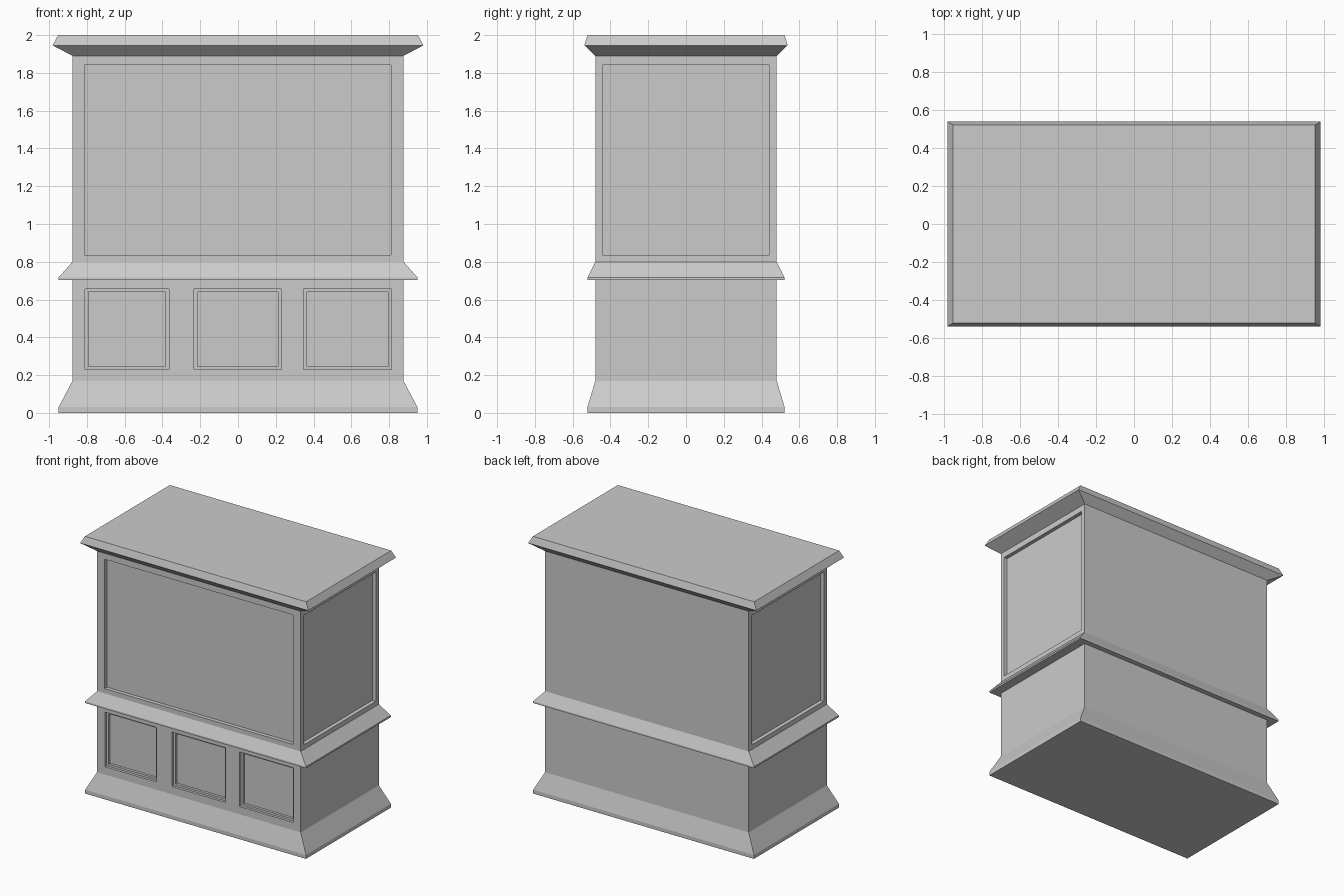
import bpy
import bmesh

if "Cube" in bpy.data.objects:
    bpy.data.objects.remove(bpy.data.objects["Cube"])

BODY = (0.876, 0.48)      # half width, half depth of the carcass
DEPTH = 0.03              # recess depth of the large panels


def loft(name, rings, bottom=False, top=False):
    """Stack rectangles (half_x, half_y, z) and join them into walls."""
    bm = bmesh.new()
    loops = [[bm.verts.new((sx * hx, sy * hy, z))
              for sx, sy in ((-1, -1), (1, -1), (1, 1), (-1, 1))]
             for hx, hy, z in rings]
    for a, b in zip(loops, loops[1:]):
        for i in range(4):
            j = (i + 1) % 4
            bm.faces.new((a[i], a[j], b[j], b[i]))
    if bottom:
        bm.faces.new(loops[0][::-1])
    if top:
        bm.faces.new(loops[-1])
    mesh = bpy.data.meshes.new(name)
    bm.to_mesh(mesh)
    bm.free()
    obj = bpy.data.objects.new(name, mesh)
    bpy.context.collection.objects.link(obj)
    return obj


def carve(obj, lo, hi):
    """Cut an axis-aligned box out of the object."""
    bpy.ops.mesh.primitive_cube_add(size=1, location=[(a + b) / 2 for a, b in zip(lo, hi)])
    cutter = bpy.context.object
    cutter.scale = [b - a for a, b in zip(lo, hi)]
    cutter.hide_render = True
    mod = obj.modifiers.new("recess", 'BOOLEAN')
    mod.operation = 'DIFFERENCE'
    mod.solver = 'EXACT'
    mod.object = cutter
    bpy.context.view_layer.objects.active = obj
    bpy.ops.object.modifier_apply(modifier=mod.name)
    bpy.data.objects.remove(cutter)


def open_ends(obj, z0, z1):
    """Remove the end caps hidden behind the mouldings."""
    bm = bmesh.new()
    bm.from_mesh(obj.data)
    caps = [f for f in bm.faces
            if any(all(abs(v.co.z - z) < 1e-4 for v in f.verts) for z in (z0, z1))]
    bmesh.ops.delete(bm, geom=caps, context='FACES')
    bm.to_mesh(obj.data)
    bm.free()


bx, by = BODY

# Flared plinth, waist moulding and crown
loft("plinth", [(0.95, 0.522, 0), (0.95, 0.522, 0.03), (bx, by, 0.17)], bottom=True)
loft("waist_moulding", [(bx, by, 0.704), (0.95, 0.522, 0.704),
                        (0.95, 0.522, 0.717), (bx, by, 0.80)])
loft("crown", [(bx, by, 1.89), (0.982, 0.538, 1.946), (0.952, 0.522, 2.0)], top=True)

# Lower body with three stepped square panels on the front
lower = loft("lower_body", [(bx, by, 0.17), (bx, by, 0.704)], True, True)
for x0, x1 in ((-0.81, -0.365), (-0.233, 0.23), (0.347, 0.812)):
    for inset, depth in ((0, 0.02), (0.018, 0.04)):
        carve(lower, (x0 + inset, -by - 0.1, 0.23 + inset * 0.9),
              (x1 - inset, -by + depth, 0.655 - inset * 0.9))
open_ends(lower, 0.17, 0.704)

# Upper body with one large panel on the front and on each side
upper = loft("upper_body", [(bx, by, 0.80), (bx, by, 1.89)], True, True)
z0, z1 = 0.837, 1.843
carve(upper, (-0.812, -by - 0.1, z0), (0.81, -by + DEPTH, z1))
for x0, x1 in ((-bx - 0.1, -bx + DEPTH), (bx - DEPTH, bx + 0.1)):
    carve(upper, (x0, -0.443, z0), (x1, 0.443, z1))
open_ends(upper, 0.80, 1.89)
